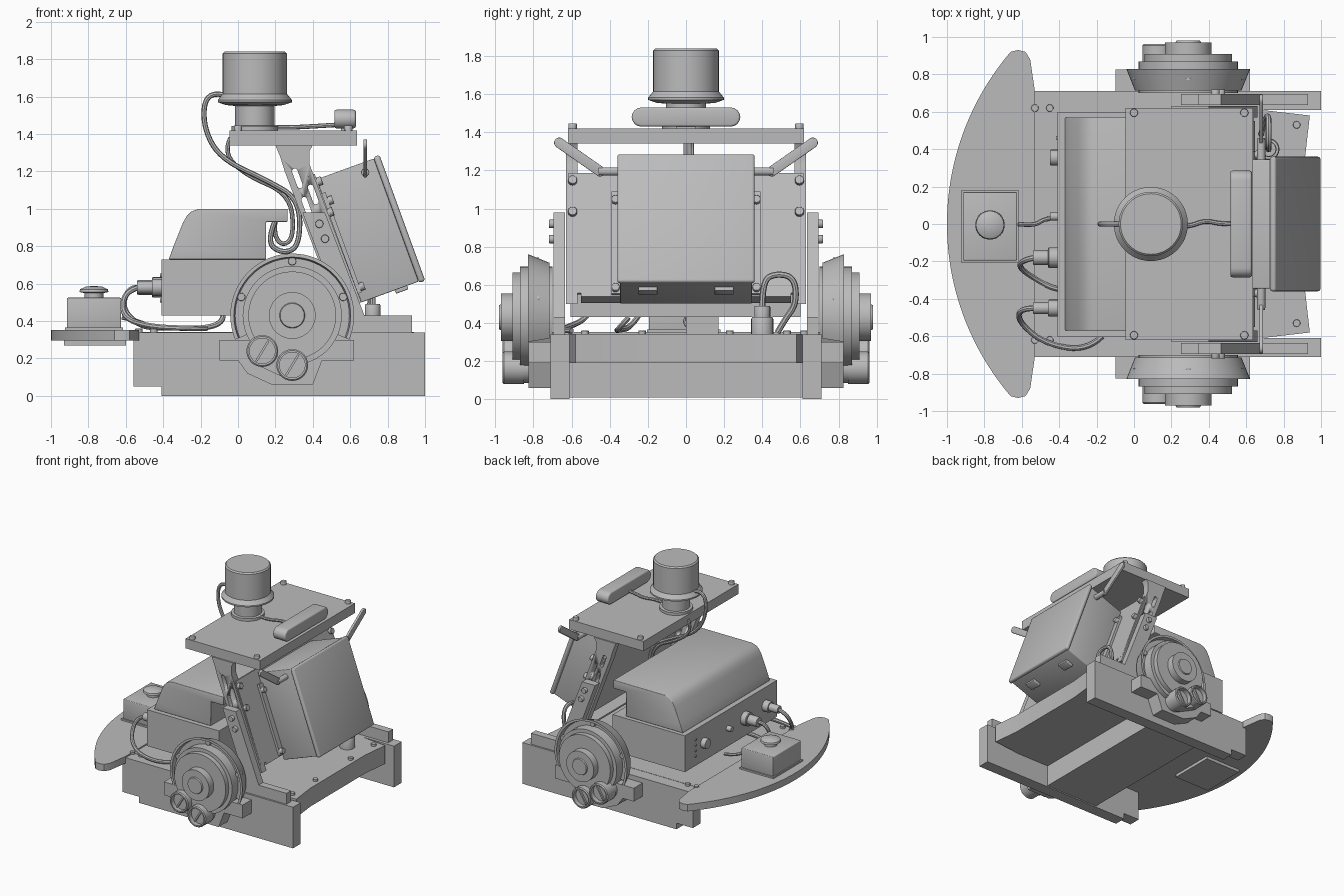
import bpy, bmesh, math
from mathutils import Vector

if "Cube" in bpy.data.objects:
    bpy.data.objects.remove(bpy.data.objects["Cube"], do_unlink=True)

grey = bpy.data.materials.new("plain grey")
grey.use_nodes = True
grey.diffuse_color = (0.5, 0.5, 0.5, 1)
grey.node_tree.nodes["Principled BSDF"].inputs["Base Color"].default_value = (0.5, 0.5, 0.5, 1)


def activate(ob):
    bpy.ops.object.select_all(action='DESELECT')
    ob.select_set(True)
    bpy.context.view_layer.objects.active = ob


def finish(name, bm, bevel=0):
    bmesh.ops.remove_doubles(bm, verts=bm.verts, dist=1e-5)
    bmesh.ops.recalc_face_normals(bm, faces=bm.faces)
    me = bpy.data.meshes.new(name)
    bm.to_mesh(me)
    bm.free()
    ob = bpy.data.objects.new(name, me)
    bpy.context.collection.objects.link(ob)
    me.materials.append(grey)
    activate(ob)
    if bevel:
        mod = ob.modifiers.new("Bevel", 'BEVEL')
        mod.width, mod.segments, mod.limit_method = bevel, 3, 'ANGLE'
        bpy.ops.object.modifier_apply(modifier=mod.name)
    bpy.ops.object.shade_smooth_by_angle(angle=math.radians(35))
    return ob


def prism(name, pts, axis, a, b, bevel=0):
    """Extrude a 2D outline (xz along y, xy along z, yz along x) from a to b."""
    put = {'y': lambda p, d: (p[0], d, p[1]), 'z': lambda p, d: (p[0], p[1], d),
           'x': lambda p, d: (d, p[0], p[1])}[axis]
    bm = bmesh.new()
    lo = [bm.verts.new(put(p, a)) for p in pts]
    hi = [bm.verts.new(put(p, b)) for p in pts]
    bm.faces.new(lo)
    bm.faces.new(hi)
    for i in range(len(pts)):
        j = (i + 1) % len(pts)
        bm.faces.new((lo[i], lo[j], hi[j], hi[i]))
    return finish(name, bm, bevel)


def box(name, x0, x1, y0, y1, z0, z1, bevel=0):
    return prism(name, [(x0, y0), (x1, y0), (x1, y1), (x0, y1)], 'z', z0, z1, bevel)


def lathe(name, profile, base, direction, steps=40, arc=None):
    """Turn (radius, height) points about a direction; arc limits the sweep in degrees."""
    rot = Vector((0, 0, 1)).rotation_difference(Vector(direction).normalized())
    if abs(direction[1]) == 1:                       # keep x and z upright for side parts
        place = lambda r, h, t: Vector((r * math.cos(t), h * direction[1], r * math.sin(t)))
    else:
        place = lambda r, h, t: rot @ Vector((r * math.cos(t), r * math.sin(t), h))
    a0, a1 = arc or (0, 360)
    count = steps + 1 if arc else steps
    bm = bmesh.new()
    rings = [[bm.verts.new(Vector(base) + place(r, h, math.radians(a0 + (a1 - a0) * i / steps)))
              for r, h in profile] for i in range(count)]
    n = len(profile)
    for i in range(steps):
        p, q = rings[i], rings[(i + 1) % count]
        for k in range(n if arc else n - 1):
            m = (k + 1) % n
            bm.faces.new((p[k], p[m], q[m], q[k]))
    if arc:
        bm.faces.new(rings[0])
        bm.faces.new(rings[-1])
    bmesh.ops.dissolve_degenerate(bm, dist=1e-6, edges=bm.edges)
    return finish(name, bm)


def cyl(name, base, direction, r, h, steps=20):
    return lathe(name, [(0, 0), (r, 0), (r, h * 0.9), (r * 0.92, h), (0, h)], base, direction, steps)


def cable(name, pts, r=0.012):
    cu = bpy.data.curves.new(name, 'CURVE')
    cu.dimensions, cu.bevel_depth, cu.bevel_resolution, cu.resolution_u = '3D', r, 2, 6
    sp = cu.splines.new('NURBS')
    sp.points.add(len(pts) - 1)
    for p, c in zip(sp.points, pts):
        p.co = (*c, 1)
    sp.use_endpoint_u, sp.order_u = True, 3
    cu.use_fill_caps = True
    cu.materials.append(grey)
    ob = bpy.data.objects.new(name, cu)
    bpy.context.collection.objects.link(ob)
    activate(ob)
    bpy.ops.object.convert(target='MESH')
    bpy.ops.object.shade_smooth_by_angle(angle=math.radians(40))


def stadium(p, q, r, n=8):
    """Rounded bar outline between two 2D points."""
    t = math.atan2(q[1] - p[1], q[0] - p[0])
    return [(c[0] + r * math.cos(t + s + math.pi * i / n), c[1] + r * math.sin(t + s + math.pi * i / n))
            for c, s in ((q, -math.pi / 2), (p, math.pi / 2)) for i in range(n + 1)]


def tilt(u, v):
    """Point in the leaning frame: u runs up the lean, v outward."""
    return (0.66 - 0.342 * u + 0.94 * v, 0.50 + 0.94 * u + 0.342 * v)


def leaning(name, u0, u1, v0, v1, y0, y1, bevel=0):
    return prism(name, [tilt(u0, v0), tilt(u1, v0), tilt(u1, v1), tilt(u0, v1)], 'y', y0, y1, bevel)


# Chassis: low middle tub, thick rear deck, thin front deck open underneath
box("chassis_tub", -0.12, 0.38, -0.61, 0.61, 0.01, 0.335)
prism("rear_deck", [(0.30, -0.61), (0.68, -0.61), (0.94, -0.58), (0.915, -0.36), (0.915, 0.36),
                    (0.94, 0.58), (0.68, 0.61), (0.30, 0.61)], 'z', 0.19, 0.342)
box("front_deck", -0.56, 0.31, -0.61, 0.61, 0.295, 0.342)

# Bumper with a curved front
arc = [(0.415 - 1.415 * math.cos(t), 1.415 * math.sin(t))
       for t in (math.radians(-40.6 + 81.2 * i / 40) for i in range(41))]
end = [(-0.62, 0.93), (-0.58, 0.92), (-0.555, 0.88), (-0.53, 0.71)]
prism("bumper", arc + end + [(x, -y) for x, y in reversed(end)], 'z', 0.295, 0.352)
box("bumper_underplate", -0.93, -0.60, -0.20, 0.18, 0.27, 0.296)

# Stop button box
box("button_box_rim", -0.925, -0.615, -0.205, 0.18, 0.35, 0.365)
box("button_box", -0.915, -0.625, -0.195, 0.17, 0.36, 0.525, 0.006)
lathe("stop_button", [(0, 0), (0.05, 0), (0.05, 0.03), (0.078, 0.035), (0.074, 0.05), (0.045, 0.064), (0, 0.068)],
      (-0.77, -0.005, 0.52), (0, 0, 1))

# Body and hood
box("body", -0.41, 0.25, -0.605, 0.60, 0.43, 0.73)
prism("hood", [(-0.37, 0.73), (-0.345, 0.80), (-0.295, 0.925), (-0.275, 0.96), (-0.25, 0.985), (-0.21, 1.0),
               (0.265, 1.0), (0.265, 0.93), (0.15, 0.93), (0.15, 0.73)], 'y', -0.57, 0.57, 0.005)
box("body_foot", 0.0, 0.12, 0.0, 0.17, 0.34, 0.435)

# Body front connectors and knobs
for y, r, h in ((-0.18, 0.055, 0.06), (-0.45, 0.045, 0.06), (0.355, 0.042, 0.05), (0.04, 0.022, 0.05)):
    cyl("front_connector", (-0.40, y, 0.58), (-1, 0, 0), r, h)
for y, r in ((-0.18, 0.04), (-0.45, 0.032)):
    cyl("front_plug", (-0.45, y, 0.58), (-1, 0, 0), r, 0.09)
for i in range(4):
    cyl("status_lamp", (-0.405, 0.46, 0.51 + 0.045 * i), (-1, 0, 0), 0.01, 0.012, 10)
cable("front_cable", [(-0.53, -0.18, 0.58), (-0.59, -0.19, 0.58), (-0.62, -0.23, 0.46), (-0.52, -0.30, 0.37),
                      (-0.40, -0.36, 0.362), (-0.08, -0.36, 0.362), (-0.08, -0.30, 0.43)], 0.015)
cable("lower_front_cable", [(-0.53, -0.45, 0.58), (-0.61, -0.45, 0.56), (-0.62, -0.52, 0.42), (-0.48, -0.64, 0.37),
                            (-0.25, -0.68, 0.36), (-0.17, -0.60, 0.36)], 0.015)
cable("button_cable", [(-0.62, 0, 0.42), (-0.53, -0.01, 0.40), (-0.48, 0.03, 0.37), (-0.38, 0.04, 0.36)])

# Top plate, turret and bar sensor
box("top_plate", -0.045, 0.635, -0.62, 0.62, 1.34, 1.42)
for x in (0.0, 0.59):
    for y in (-0.595, 0.595):
        cyl("plate_bolt", (x, y, 1.42), (0, 0, 1), 0.022, 0.025, 12)
lathe("turret", [(0, 0), (0.125, 0), (0.125, 0.022), (0.105, 0.025), (0.105, 0.13), (0.155, 0.135), (0.198, 0.15),
                 (0.198, 0.162), (0.172, 0.195), (0.172, 0.41), (0.162, 0.42), (0, 0.42)], (0.09, 0, 1.42), (0, 0, 1), 48)
prism("bar_sensor", stadium((-0.235, 1.48), (0.235, 1.48), 0.05), 'x', 0.515, 0.63, 0.012)
box("bar_sensor_foot", 0.55, 0.60, -0.05, 0.05, 1.415, 1.45)
cable("sensor_cable", [(0.19, 0, 1.435), (0.28, -0.02, 1.435), (0.38, 0.02, 1.44), (0.46, 0, 1.445), (0.54, 0, 1.45)])
cable("turret_cable", [(-0.08, 0, 1.61), (-0.17, 0, 1.63), (-0.19, 0, 1.45), (-0.10, 0, 1.27), (0.16, 0, 1.15),
                       (0.33, 0, 1.05), (0.33, 0, 0.80), (0.24, 0, 0.76), (0.15, 0, 0.82), (0.20, 0, 0.94)], 0.014)
cable("second_cable", [(-0.04, 0.03, 1.38), (-0.08, 0.03, 1.30), (0.04, 0.03, 1.18), (0.28, 0.03, 1.08),
                       (0.30, 0.03, 0.85), (0.24, 0.03, 0.80), (0.19, 0.03, 0.86), (0.20, 0.03, 0.94)])

# Leaning panel and equipment case
leaning("mount_panel", 0.06, 0.73, -0.02, 0.0, -0.615, 0.615)
leaning("panel_lip", 0.04, 0.06, -0.10, 0.0, -0.55, 0.55)
leaning("equipment_case", 0.0, 0.70, 0.0, 0.325, -0.345, 0.345, 0.006)
leaning("case_lid", -0.008, 0.708, 0.325, 0.36, -0.36, 0.36, 0.014)
for s in (-1, 1):
    a, b = sorted((s * 0.34, s * 0.39))
    leaning("case_flange", 0.05, 0.62, 0.0, 0.02, a, b)
    a, b = sorted((s * 0.15, s * 0.25))
    leaning("case_latch", -0.02, 0.01, 0.19, 0.26, a, b, 0.005)
    for u, v in ((0.08, 0.02), (0.57, 0.02)):
        x, z = tilt(u, v)
        cyl("flange_bolt", (x, s * 0.37, z), (0.94, 0, 0.342), 0.022, 0.025, 12)
    for u in (0.51, 0.685):
        x, z = tilt(u, 0)
        cyl("panel_bolt", (x, s * 0.595, z), (0.94, 0, 0.342), 0.024, 0.025, 12)
    # Paddle antennas
    cyl("antenna_base", (0.68, s * 0.34, 1.195), (0, s, 0), 0.022, 0.12, 14)
    prism("antenna", stadium((s * 0.45, 1.195), (s * 0.665, 1.345), 0.027), 'x', 0.67, 0.69, 0.005)

# Deck connector with looped cable
cyl("deck_connector", (0.72, 0.40, 0.34), (0, 0, 1), 0.058, 0.09)
cyl("deck_plug", (0.72, 0.40, 0.43), (0, 0, 1), 0.042, 0.06)
cable("loop_cable", [(0.72, 0.40, 0.48), (0.72, 0.40, 0.62), (0.72, 0.47, 0.66), (0.72, 0.57, 0.64),
                     (0.71, 0.58, 0.50), (0.69, 0.52, 0.42), (0.68, 0.48, 0.35)], 0.016)
for x, y in ((0.87, -0.53), (0.87, 0.53), (0.87, 0.23), (0.87, -0.23), (-0.53, 0.62), (-0.45, 0.62),
             (-0.53, -0.62), (-0.45, -0.62)):
    cyl("deck_bolt", (x, y, 0.338), (0, 0, 1), 0.02, 0.022, 12)

# Parts repeated on both sides
for s in (-1, 1):
    span = lambda a, b: sorted((s * a, s * b))
    prism("side_plate", [(-0.56, 0.05), (-0.41, 0.05), (-0.41, 0), (1, 0), (1, 0.34), (-0.56, 0.34)],
          'y', *span(0.61, 0.71))
    box("deck_rail", 0.25, 0.93, *span(0.635, 0.695), 0.34, 0.43)
    prism("lower_strut", [(0.345, 0.98), (0.465, 0.98), (0.68, 0.42), (0.555, 0.42)], 'y', *span(0.635, 0.695))
    for z in (0.84, 0.92):
        cyl("strut_bolt", (0.435 - 0.38 * (z - 0.92), s * 0.69, z), (0, s, 0), 0.022, 0.028, 12)
    # Upper strut with slots cut through
    strut = prism("upper_strut", [(0.20, 1.34), (0.40, 1.34), (0.382, 1.31), (0.382, 1.24), (0.66, 0.50), (0.515, 0.50),
                                  (0.25, 1.20), (0.225, 1.28)], 'y', *span(0.57, 0.63))
    for u, v, length in ((0.70, -0.095, 0.08), (0.55, -0.10, 0.07), (0.59, -0.045, 0.08), (0.44, -0.045, 0.06),
                         (0.24, -0.07, 0.10), (0.09, -0.07, 0.08)):
        slot = prism("slot_cutter", stadium(tilt(u, v), tilt(u + length, v), 0.015), 'y', *span(0.5, 0.7))
        slot.hide_render = True
        mod = strut.modifiers.new("Slot", 'BOOLEAN')
        mod.object, mod.operation, mod.solver = slot, 'DIFFERENCE', 'EXACT'
        activate(strut)
        bpy.ops.object.modifier_apply(modifier=mod.name)
        bpy.data.objects.remove(slot, do_unlink=True)

    # Drive hub with sharp steps, flared guard and mount
    hub = (0.29, 0, 0.43)
    lathe("drive_hub", [(0, 0.70), (0.265, 0.70), (0.265, 0.87), (0.235, 0.87), (0.235, 0.91),
                        (0.125, 0.91), (0.125, 0.97), (0.068, 0.97), (0.064, 0.98), (0, 0.98)], hub, (0, s, 0), 48)
    lathe("hub_guard", [(0.24, 0.715), (0.285, 0.715), (0.331, 0.83), (0.312, 0.83), (0.305, 0.79), (0.24, 0.79)],
          hub, (0, s, 0), 40, (-23, 203))
    for deg in (20, 90, 160):
        t = math.radians(deg)
        cyl("guard_bolt", (0.29 + 0.29 * math.cos(t), s * 0.77, 0.43 + 0.29 * math.sin(t)), (0, s, 0), 0.022, 0.04, 12)
    prism("hub_mount", [(-0.10, 0.30), (-0.10, 0.19), (0.0, 0.19), (0.05, 0.12), (0.18, 0.06), (0.40, 0.06),
                        (0.45, 0.19), (0.62, 0.19), (0.62, 0.30)], 'y', *span(0.70, 0.825))

    # Paired ports below the hub
    ports = ((0.13, 0.24), (0.29, 0.165))
    prism("port_bridge", stadium(*ports, 0.08), 'y', *span(0.80, 0.90))
    for x, z in ports:
        lathe("port", [(0, 0.85), (0.085, 0.85), (0.085, 0.955), (0.078, 0.962), (0.068, 0.962), (0.068, 0.925), (0, 0.925)],
              (x, 0, z), (0, s, 0), 28)
        prism("port_slit", stadium((x - 0.03, z - 0.05), (x + 0.03, z + 0.05), 0.006, 4), 'y', *span(0.92, 0.94))
